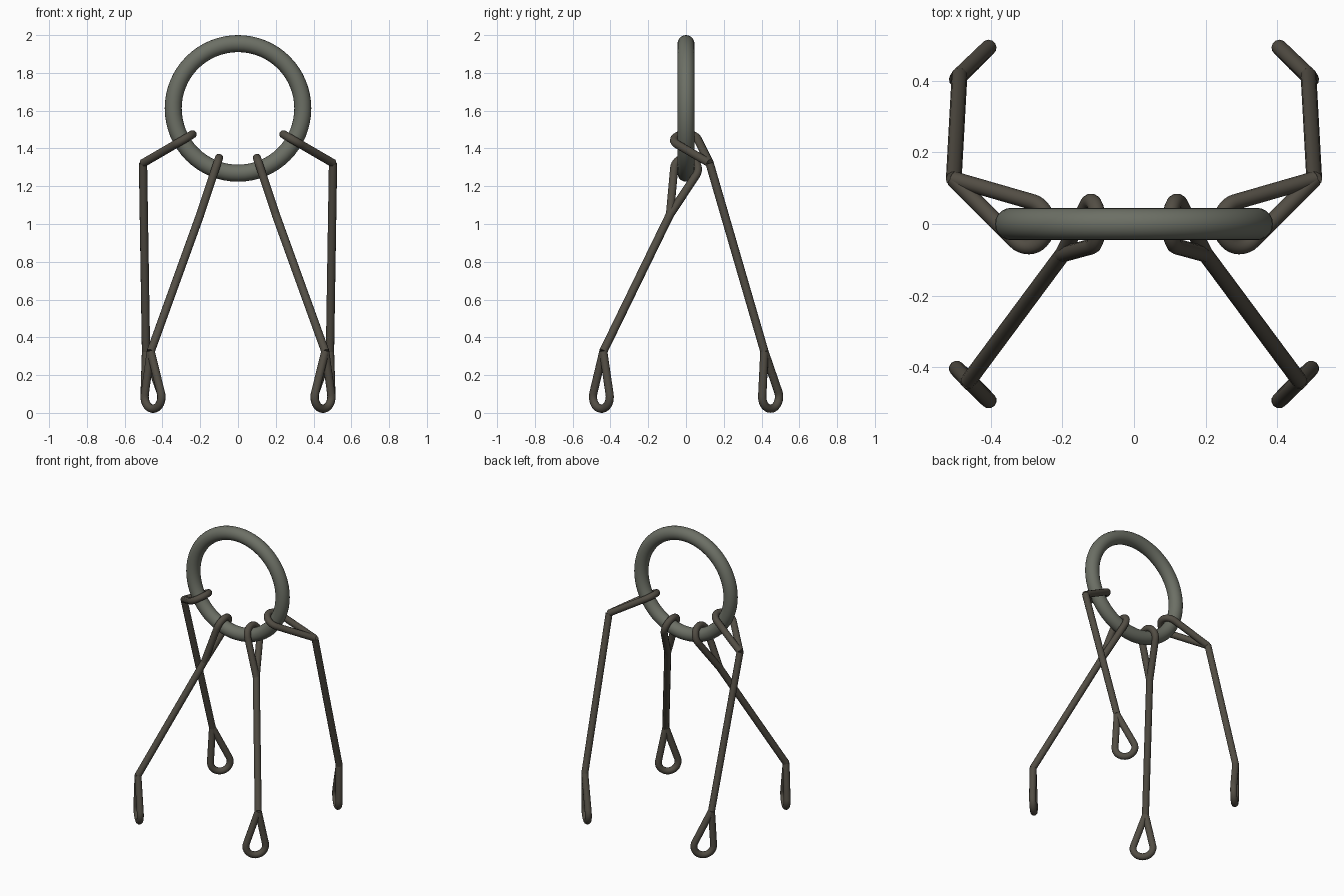
import bpy
from math import acos, cos, sin, pi, radians
from mathutils import Vector

if "Cube" in bpy.data.objects:
    bpy.data.objects.remove(bpy.data.objects["Cube"])

WIRE = 0.022      # wire radius
LOOP = 0.063      # centreline radius of the eye loops
RING_Z = 1.612


def material(name, rgb):
    m = bpy.data.materials.new(name)
    m.diffuse_color = (*rgb, 1)
    m.use_nodes = True
    m.node_tree.nodes["Principled BSDF"].inputs["Base Color"].default_value = m.diffuse_color
    return m


def teardrop(joint, centre, lateral):
    """Open path: joint -> around a circle -> back to the joint."""
    e1 = centre - joint
    d = e1.length
    e1.normalize()
    e2 = (lateral - e1 * lateral.dot(e1)).normalized()
    sweep = pi - acos(LOOP / d)
    n = 20
    arc = []
    for i in range(n + 1):
        t = -sweep + 2 * sweep * i / n
        arc.append(centre + (e1 * cos(t) + e2 * sin(t)) * LOOP)
    return [joint, *arc, joint]


def wire_object(name, paths, mat):
    cu = bpy.data.curves.new(name, 'CURVE')
    cu.dimensions = '3D'
    cu.bevel_depth = WIRE
    cu.bevel_resolution = 4
    cu.use_fill_caps = True
    for path in paths:
        sp = cu.splines.new('POLY')
        sp.points.add(len(path) - 1)
        for p, co in zip(sp.points, path):
            p.co = (*co, 1)
    ob = bpy.data.objects.new(name, cu)
    bpy.context.collection.objects.link(ob)
    bpy.ops.object.select_all(action='DESELECT')
    ob.select_set(True)
    bpy.context.view_layer.objects.active = ob
    bpy.ops.object.convert(target='MESH')
    ob = bpy.context.object
    ob.data.materials.clear()
    ob.data.materials.append(mat)
    bpy.ops.object.shade_smooth_by_angle(angle=radians(50))


ring_mat = material("ring_steel", (0.15, 0.16, 0.13))
wire_mat = material("wire_steel", (0.085, 0.075, 0.058))

# Main lifting ring
bpy.ops.mesh.primitive_torus_add(
    major_radius=0.343, minor_radius=0.045, major_segments=64, minor_segments=20,
    location=(0, 0, RING_Z), rotation=(pi / 2, 0, 0))
ring = bpy.context.object
ring.name = "main_ring"
ring.data.materials.append(ring_mat)
bpy.ops.object.shade_smooth_by_angle(angle=radians(50))

# Sling legs: upper eye centre, upper joint, lower joint, lower eye centre, lower eye direction
legs = {
    "front_leg": ((0.12, 0, 1.29), (0.20, -0.085, 1.05),
                  (0.462, -0.438, 0.325), (0.45, -0.448, 0.085), (1, 1, 0)),
    "back_leg": ((0.295, 0, 1.443), (0.503, 0.125, 1.322),
                 (0.487, 0.415, 0.325), (0.45, 0.448, 0.085), (-1, 1, 0)),
}
for name, pts in legs.items():
    for side, s in (("right", 1), ("left", -1)):
        top_c, top_j, low_j, low_c, low_dir = (Vector((s * x, y, z)) for x, y, z in pts)
        wire_object(f"{name}_{side}", [
            teardrop(top_j, top_c, Vector((0, 1, 0))),
            [top_j, low_j],
            teardrop(low_j, low_c, low_dir),
        ], wire_mat)
